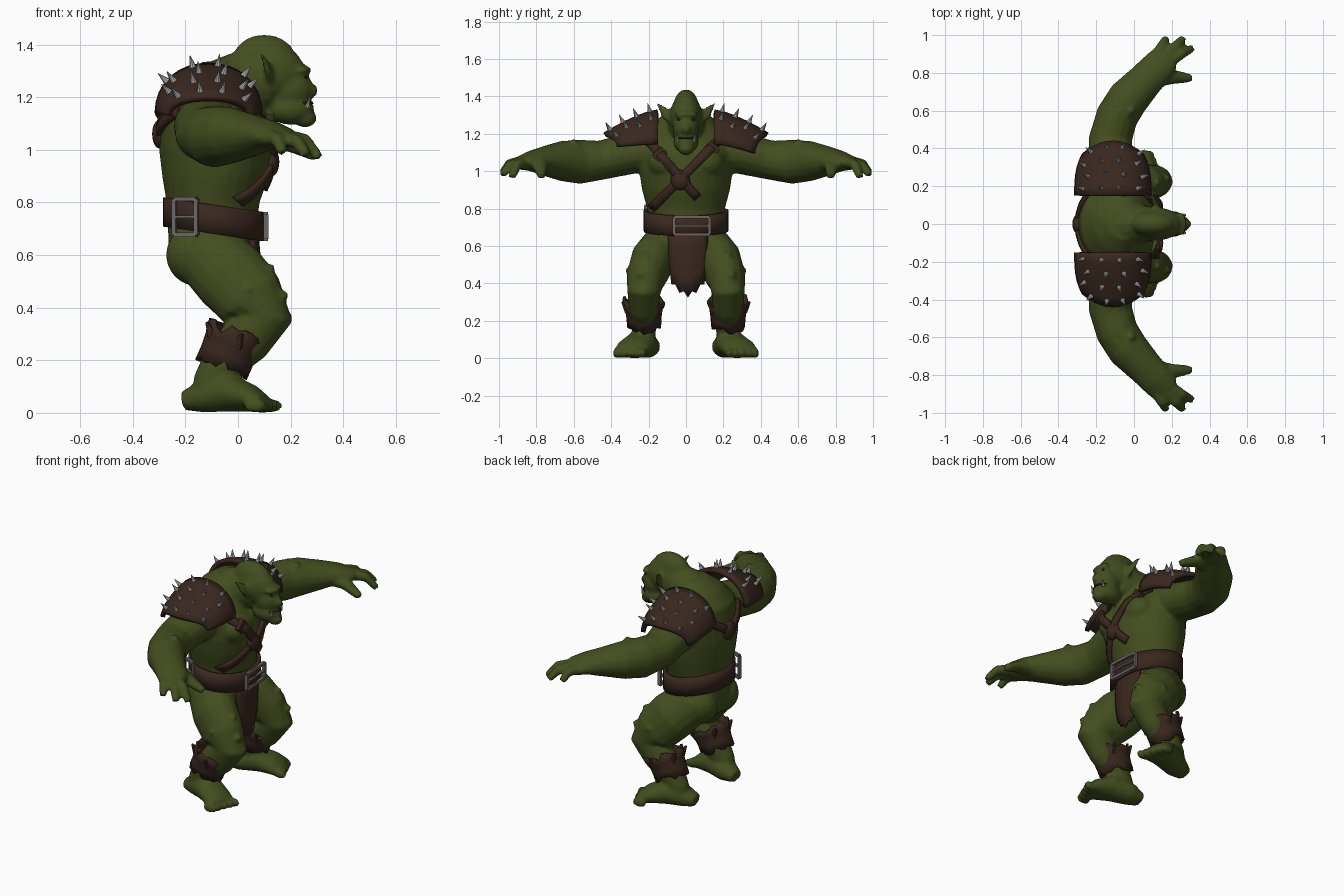
import bpy, bmesh, math, random
from mathutils import Vector, Matrix
from mathutils.bvhtree import BVHTree

random.seed(4)
if "Cube" in bpy.data.objects:
    bpy.data.objects.remove(bpy.data.objects["Cube"])


def material(name, r, g, b):
    m = bpy.data.materials.new(name)
    m.use_nodes = True
    m.diffuse_color = (r, g, b, 1)
    m.node_tree.nodes["Principled BSDF"].inputs["Base Color"].default_value = (r, g, b, 1)
    return m


SKIN = material("green skin", 0.056, 0.076, 0.013)
LEATHER = material("brown leather", 0.042, 0.0205, 0.013)
METAL = material("bright metal", 0.42, 0.43, 0.45)
BUCKLE = material("dull metal", 0.15, 0.135, 0.125)
BONE = material("bone", 0.36, 0.34, 0.25)
DARK = material("dark", 0.012, 0.014, 0.008)


def finish(bm, name, mat, thick=0.0, angle=40):
    bmesh.ops.recalc_face_normals(bm, faces=bm.faces)
    me = bpy.data.meshes.new(name)
    bm.to_mesh(me)
    bm.free()
    me.materials.append(mat)
    ob = bpy.data.objects.new(name, me)
    bpy.context.collection.objects.link(ob)
    bpy.ops.object.select_all(action='DESELECT')
    ob.select_set(True)
    bpy.context.view_layer.objects.active = ob
    bpy.ops.object.shade_smooth_by_angle(angle=math.radians(angle))
    if thick:
        mod = ob.modifiers.new("thickness", 'SOLIDIFY')
        mod.thickness, mod.offset = thick, 0
    return ob


def skin_rings(bm, rings, caps=True):
    rows = [[bm.verts.new(p) for p in ring] for ring in rings]
    n = len(rows[0])
    for a, b in zip(rows, rows[1:]):
        for i in range(n):
            bm.faces.new((a[i], a[(i + 1) % n], b[(i + 1) % n], b[i]))
    if caps:
        bm.faces.new(rows[0])
        bm.faces.new(rows[-1])


def tube(bm, pts, ref, s=1, n=16):
    """Loft ellipses along x, y, z, radius along ref, other radius."""
    centres = [Vector((p[0], p[1] * s, p[2])) for p in pts]
    rings = []
    for i, c in enumerate(centres):
        t = (centres[min(i + 1, len(pts) - 1)] - centres[max(i - 1, 0)]).normalized()
        a = (Vector(ref) - t * t.dot(Vector(ref))).normalized()
        b = t.cross(a)
        angles = [2 * math.pi * k / n for k in range(n)]
        rings.append([c + a * pts[i][3] * math.cos(q) + b * pts[i][4] * math.sin(q) for q in angles])
    skin_rings(bm, rings)


def ball(bm, centre, radii):
    m = Matrix.Translation(centre) @ Matrix.Diagonal((*radii, 1))
    bmesh.ops.create_uvsphere(bm, u_segments=16, v_segments=10, radius=1, matrix=m)


def cone(bm, base, direction, r, length, n=6):
    d = Vector(direction).normalized()
    m = Matrix.Translation(Vector(base) + d * length / 2) @ d.to_track_quat('Z', 'Y').to_matrix().to_4x4()
    bmesh.ops.create_cone(bm, cap_ends=True, segments=n, radius1=r, radius2=0.001, depth=length, matrix=m)


# Body: overlapping masses fused into one skin
bm = bmesh.new()
torso = [(.52, -.10, .13, .14), (.6, -.10, .163, .19), (.72, -.097, .17, .2), (.8, -.095, .177, .208),
         (.9, -.085, .203, .235), (1.0, -.08, .22, .25), (1.1, -.085, .21, .26), (1.2, -.10, .18, .22),
         (1.28, -.08, .135, .15), (1.335, -.05, .085, .08)]
skin_rings(bm, [[(cx + rx * math.cos(k * math.pi / 14), ry * math.sin(k * math.pi / 14), z)
                 for k in range(28)] for z, cx, rx, ry in torso])
# Neck, skull, crown, snout, brow, nose, jaw
tube(bm, [(-.12, 0, 1.2, .15, .12), (.0, 0, 1.25, .11, .12), (.12, 0, 1.27, .085, .11)], (0, 1, 0))
ball(bm, (.12, 0, 1.295), (.135, .088, .112))
ball(bm, (.1, 0, 1.335), (.125, .07, .103))
ball(bm, (.2, 0, 1.23), (.085, .07, .085))
ball(bm, (.20, 0, 1.155), (.09, .068, .06))
ball(bm, (.255, 0, 1.12), (.045, .042, .035))
ball(bm, (.275, 0, 1.225), (.03, .026, .028))
ball(bm, (.244, 0, 1.303), (.035, .066, .018))
for s in (1, -1):
    ball(bm, (.055, s * .1, 1.05), (.085, .105, .085))
    ball(bm, (-.15, s * .1, .6), (.125, .11, .12))
    # Ear
    tube(bm, [(.125, .06, 1.275, .018, .036), (.115, .105, 1.305, .014, .034), (.09, .155, 1.365, .007, .007)],
         (1, 0, 0), s)
    # Arm and palm
    tube(bm, [(-.10, .15, 1.12, .13, .11), (-.12, .32, 1.09, .125, .11), (-.125, .45, 1.06, .115, .105),
              (-.09, .57, 1.05, .112, .118), (-.03, .665, 1.055, .11, .108), (.055, .755, 1.055, .096, .08),
              (.12, .825, 1.055, .09, .055), (.168, .88, 1.045, .08, .036)], (1, 0, 0), s)
    # Fingers and thumb
    for a, b, c in (((.16, .845, 1.05), (.255, .903, 1.035), (.308, .93, .97)),
                    ((.15, .87, 1.05), (.225, .945, 1.03), (.26, .983, .98)),
                    ((.11, .87, 1.05), (.15, .945, 1.04), (.17, .983, .99))):
        tube(bm, [(*a, .036, .036), (*b, .027, .028), (*c, .02, .021)], (0, 0, 1), s, 10)
    tube(bm, [(.08, .765, 1.045, .045, .05), (.2, .78, 1.025, .034, .042), (.302, .772, .975, .022, .022)],
         (0, 0, 1), s, 10)
    # Leg
    tube(bm, [(-.13, .11, .62, .11, .13), (-.03, .18, .52, .118, .145), (.05, .215, .43, .105, .135),
              (.1, .225, .36, .09, .108), (.03, .225, .28, .082, .1), (-.05, .225, .2, .07, .085),
              (-.09, .225, .12, .062, .08), (-.1, .225, .05, .06, .08)], (0, 1, 0), s)
    # Foot and toes
    tube(bm, [(-.21, .195, .045, .045, .035), (-.14, .205, .06, .07, .06), (-.04, .24, .08, .085, .075),
              (.05, .28, .055, .093, .052), (.1, .3, .033, .09, .033)], (0, 1, 0), s)
    for k in range(5):
        ball(bm, (.125 - .015 * k, s * (.23 + .035 * k), .027), (.045, .02, .027))
    # Low barbs on knee, thigh, forearm and elbow
    for p, d in (((.16, .24, .44), (1, .3, .5)), ((.11, .22, .54), (1, .2, .6)), ((.17, .22, .37), (1, 0, -.1)),
                 ((-.02, .6, 1.14), (.4, 0, 1)), ((-.08, .63, 1.13), (-.5, 0, 1)), ((-.16, .56, 1.05), (-1, .3, .2)),
                 ((-.1, .68, 1.03), (-1, .5, 0)), ((.04, .29, .46), (0, 1, .5))):
        cone(bm, (p[0], p[1] * s, p[2]), (d[0], d[1] * s, d[2]), .04, .042)
for v in bm.verts:
    v.co.z = max(v.co.z, 0)
body = finish(bm, "body", SKIN)
rem = body.modifiers.new("fuse", 'REMESH')
rem.mode, rem.voxel_size, rem.use_smooth_shade = 'VOXEL', .011, True
smo = body.modifiers.new("soften", 'SMOOTH')
smo.factor, smo.iterations = .5, 3
bpy.context.view_layer.update()
tree = BVHTree.FromObject(body, bpy.context.evaluated_depsgraph_get())


def on_skin(y, z, side):
    return tree.ray_cast(Vector((side * .6, y, z)), Vector((-side, 0, 0)))[0]


def strap(name, side, a, b, width, mat, thick, steps=14):
    """Lay a band on the front or back of the skin between two (y, z) points."""
    bm = bmesh.new()
    a, b = Vector(a), Vector(b)
    across = (b - a).orthogonal().normalized() * width / 2
    rows = []
    for i in range(steps + 1):
        c = a.lerp(b, i / steps)
        hits = [on_skin(*(c + across * k), side) for k in (-1, 0, 1)]
        if all(hits):
            rows.append([bm.verts.new(h + Vector((side * thick * .4, 0, 0))) for h in hits])
    for p, q in zip(rows, rows[1:]):
        for k in (0, 1):
            bm.faces.new((p[k], p[k + 1], q[k + 1], q[k]))
    finish(bm, name, mat, thick)


# Harness: crossed on the chest, meeting at a boss on the back
for label, side, left, right, boss in (("front", 1, (-.21, .775), (.06, .86), (-.03, .955)),
                                       ("back", -1, (-.01, 1.05), (.01, 1.05), (0, 1.06))):
    strap(label + "_strap_left", side, (.18, 1.17), left, .046, LEATHER, .02)
    strap(label + "_strap_right", side, (-.19, 1.15), right, .046, LEATHER, .02)
    bm = bmesh.new()
    ball(bm, on_skin(*boss, side), (.03, .052, .056))
    finish(bm, label + "_harness_boss", LEATHER)
bm = bmesh.new()
for y, z in ((.14, 1.12), (-.14, 1.09)):
    m = Matrix.Translation(on_skin(y, z, 1)) @ Matrix.Rotation(math.copysign(.75, -y), 4, 'X')
    bmesh.ops.create_cube(bm, size=1, matrix=m @ Matrix.Diagonal((.03, .07, .055, 1)))
finish(bm, "strap_keepers", LEATHER)

# Face: mouth, eyes, tusks
strap("mouth", 1, (-.05, 1.178), (.05, 1.178), .009, DARK, .006)
for s, label in ((1, "left"), (-1, "right")):
    bm = bmesh.new()
    ball(bm, on_skin(s * .036, 1.276, 1), (.005, .012, .006))
    finish(bm, label + "_eye", DARK)
    bm = bmesh.new()
    cone(bm, on_skin(s * .045, 1.16, 1), (.25, s * .1, 1), .011, .046, 8)
    finish(bm, label + "_tusk", BONE)


# Belt, tilted down to the front
def belt_point(q, h):
    x = -.092 + .183 * math.cos(q)
    return x, .216 * math.sin(q), .722 - .15 * x + h


bm = bmesh.new()
turn = [k * math.pi / 18 for k in range(36)]
skin_rings(bm, [[belt_point(q, h) for q in turn] for h in (-.055, .0, .055)], caps=False)
finish(bm, "belt", LEATHER, .022)


# Buckles: square ring with a tongue
def buckle(name, centre, w, h, spin):
    bm = bmesh.new()
    m = Matrix.Translation(centre) @ Matrix.Rotation(spin, 4, 'Z')
    t = .016
    for y, z, sy, sz in ((-w, 0, t, 2 * h), (w, 0, t, 2 * h), (0, -h, 2 * w, t), (0, h, 2 * w, t),
                         (0, 0, 2 * w, t * .6)):
        bmesh.ops.create_cube(bm, size=1, matrix=m @ Matrix.Translation((0, y, z)) @ Matrix.Diagonal((.018, sy, sz, 1)))
    finish(bm, name, BUCKLE)


buckle("front_buckle", (.1, .03, .708), .095, .047, .06)
buckle("side_buckle", (-.2, -.198, .745), .045, .068, -math.pi / 2 - .35)

# Loincloth with a torn hem
bm = bmesh.new()
cols = []
for k in range(9):
    y = -1 + k / 4
    hem = .325 + .07 * abs(y) ** 1.5 + (.025 if k % 2 else 0)
    cols.append([bm.verts.new((.07 + .012 * math.sin(f * 3) - .025 * y * y, .01 + y * (.105 - .02 * f * f),
                               .69 + (hem - .69) * f)) for f in (0, .25, .5, .75, 1)])
for p, q in zip(cols, cols[1:]):
    for i in range(4):
        bm.faces.new((p[i], p[i + 1], q[i + 1], q[i]))
finish(bm, "loincloth", LEATHER, .015)


# Shoulder plates with spikes; the left one hangs lower
def plate(u, v, s):
    w = v ** 1.4
    base, top = 1.145 - (.05 if s > 0 else .015) * w, 1.318 - .123 * w
    arch = math.sqrt(max(0, 1 - abs(u) ** 2.2))
    return Vector((-.112 + .192 * u * (1 - .2 * v ** 3), s * (.15 + .285 * v - .07 * v * u * u),
                   base + (top - base) * arch))


for s, label in ((1, "left"), (-1, "right")):
    bm = bmesh.new()
    grid = [[bm.verts.new(plate(math.sin(i * math.pi / 16), j / 6, s)) for j in range(7)] for i in range(-8, 9)]
    for p, q in zip(grid, grid[1:]):
        for j in range(6):
            bm.faces.new((p[j], p[j + 1], q[j + 1], q[j]))
    finish(bm, label + "_shoulder_plate", LEATHER, .026)
    bm = bmesh.new()
    for i in range(4):
        for j in range(4):
            u, v = -.78 + .48 * i + .12 * (j % 2), .14 + .25 * j
            p = plate(u, v, s)
            nrm = (plate(u + .02, v, s) - p).cross(plate(u, v + .02, s) - p) * s
            cone(bm, p, nrm, .017, .058, 8)
    finish(bm, label + "_spikes", METAL)

    # Ragged hide cuff round the shin
    bm = bmesh.new()
    rings = []
    for f, ra, rb in ((0, .085, .1), (.35, .087, .1), (.75, .094, .105), (1, .108, .115)):
        ring = []
        for k in range(24):
            q = k * math.pi / 12
            g = f + (random.uniform(-.12, .18) if f in (0, 1) else 0)
            c = Vector((-.06, s * .225, .175)).lerp(Vector((-.005, s * .225, .3)), g)
            ring.append(c + Vector((rb * .92 * math.cos(q), s * ra * math.sin(q), -.35 * rb * math.cos(q))))
        rings.append(ring)
    skin_rings(bm, rings, caps=False)
    for k in range(5):
        p = rings[2][(k * 5) % 24]
        out = p - Vector((-.02, s * .225, .27))
        cone(bm, p - out * .1, out + Vector((0, 0, .12)), .022, .05, 4)
    finish(bm, label + "_shin_cuff", LEATHER, .014)
